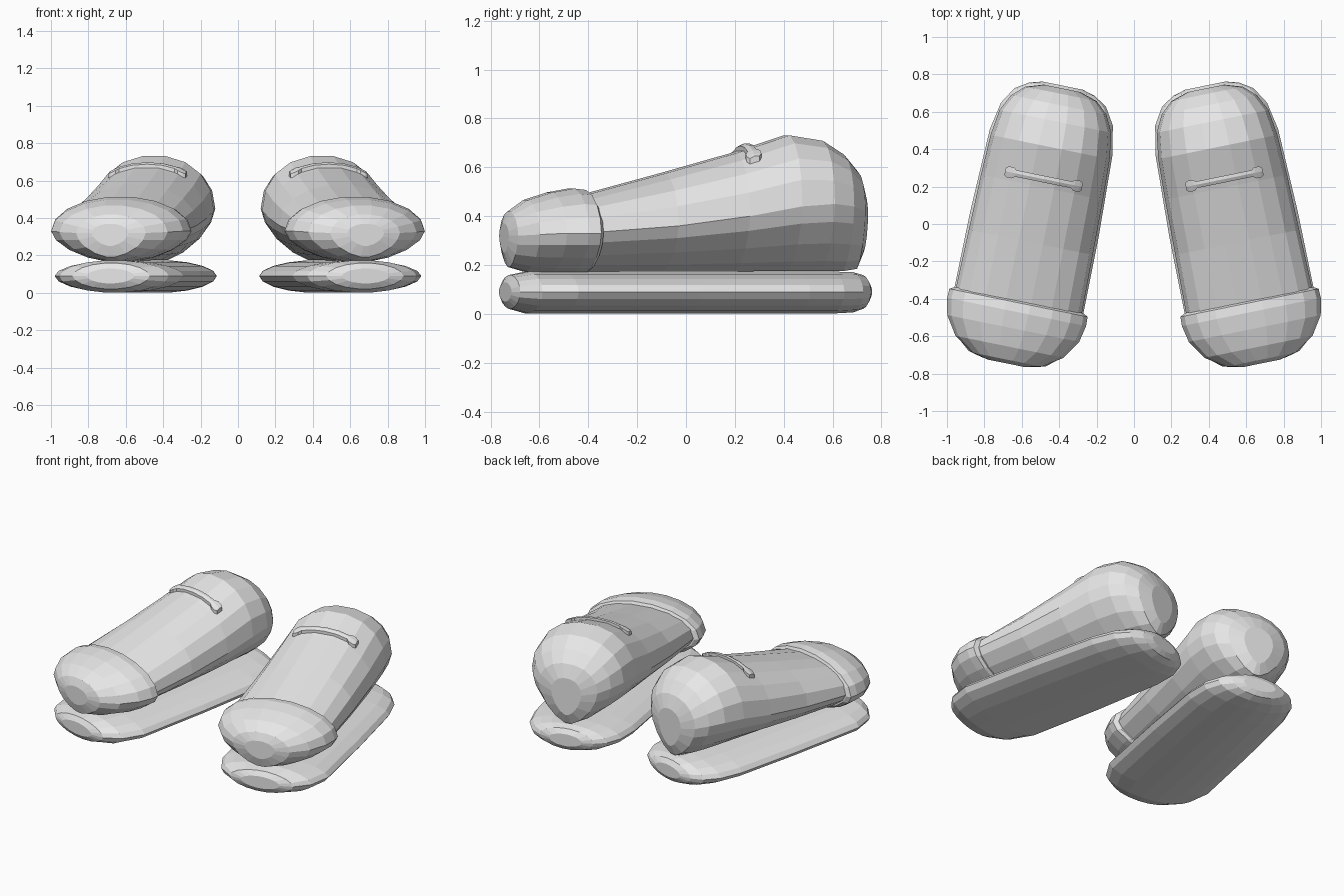
import bpy, bmesh
from math import sin, cos, pi, radians

if "Cube" in bpy.data.objects:
    bpy.data.objects.remove(bpy.data.objects["Cube"])

grey = bpy.data.materials.new("light_grey")
grey.use_nodes = True
grey.diffuse_color = (0.8, 0.8, 0.8, 1)
grey.node_tree.nodes["Principled BSDF"].inputs["Base Color"].default_value = (0.8, 0.8, 0.8, 1)

YAW = radians(11.5)
OFFSET = 0.532
SEGMENTS = 18


def power(value, exponent):
    return abs(value) ** (2 / exponent) * (1 if value >= 0 else -1)


def section(station, upper, lower):
    """Closed cross-section: rounded above its widest line, tapered below."""
    v, half, bottom, top, wide = station
    ring = []
    for i in range(SEGMENTS):
        a = 2 * pi * i / SEGMENTS
        e = upper if sin(a) >= 0 else lower
        height = top - wide if sin(a) >= 0 else wide - bottom
        ring.append((half * power(cos(a), e), v, wide + height * power(sin(a), e)))
    return ring


def loft(name, rings, side):
    """Skin rings given in shoe space, then turn the toe out and place it."""
    bm = bmesh.new()
    rows = []
    for ring in rings:
        rows.append([bm.verts.new((side * (OFFSET + u * cos(YAW) - v * sin(YAW)),
                                   u * sin(YAW) + v * cos(YAW), z)) for u, v, z in ring])
    n = len(rows[0])
    for a, b in zip(rows, rows[1:]):
        for i in range(n):
            j = (i + 1) % n
            bm.faces.new((a[i], a[j], b[j], b[i]))
    bm.faces.new(rows[0])
    bm.faces.new(rows[-1])
    bmesh.ops.recalc_face_normals(bm, faces=bm.faces)
    mesh = bpy.data.meshes.new(name)
    bm.to_mesh(mesh)
    bm.free()
    mesh.materials.append(grey)
    bpy.context.collection.objects.link(bpy.data.objects.new(name, mesh))


# Stations along the shoe: position, half width, bottom, top, widest height
SOLE = [(-.755, .13, .05, .13, .09), (-.735, .21, .02, .16, .09),
        (-.66, .30, .0, .175, .09), (-.52, .352, .0, .175, .09),
        (0, .35, .0, .175, .09), (.45, .335, .0, .175, .09),
        (.6, .305, .0, .175, .09), (.69, .25, .005, .172, .09),
        (.735, .18, .02, .16, .09), (.755, .11, .05, .13, .09)]
BODY = [(-.5, .345, .17, .47, .33), (-.1, .338, .17, .578, .36),
        (.2, .333, .17, .662, .40), (.42, .325, .17, .735, .44),
        (.56, .305, .17, .712, .45), (.65, .26, .17, .655, .44),
        (.71, .195, .18, .585, .42), (.74, .10, .25, .50, .40)]
CAP = [(-.76, .10, .25, .37, .32), (-.74, .19, .19, .42, .32),
       (-.67, .295, .17, .468, .325), (-.57, .36, .162, .50, .33),
       (-.48, .379, .16, .516, .33), (-.43, .377, .162, .51, .33),
       (-.415, .35, .17, .48, .33)]


def strap_rings():
    """Thin band that follows the curve of the body, with wider ends."""
    rings = []
    for t in (-1, -.93, -.8, -.72, -.4, 0, .4, .72, .8, .93, 1):
        u = .21 * t
        z = .425 + .262 * (1 - (abs(u) / .332) ** 2.15) ** (1 / 2.15)
        wide = .018 if abs(t) < .75 else .03
        if abs(t) == 1:
            wide = .02
        tilt = .27 * wide
        rings.append([(u, .245 - wide, z - tilt - .02), (u, .245 + wide, z + tilt - .02),
                      (u, .245 + wide, z + tilt + .006), (u, .245, z + .011),
                      (u, .245 - wide, z - tilt + .006)])
    return rings


for label, side in (("left", 1), ("right", -1)):
    loft(label + "_sole", [section(s, 1.9, 1.9) for s in SOLE], side)
    loft(label + "_shoe_body", [section(s, 2.15, 1.6) for s in BODY], side)
    loft(label + "_toe_cap", [section(s, 2, 1.7) for s in CAP], side)
    loft(label + "_strap", strap_rings(), side)
